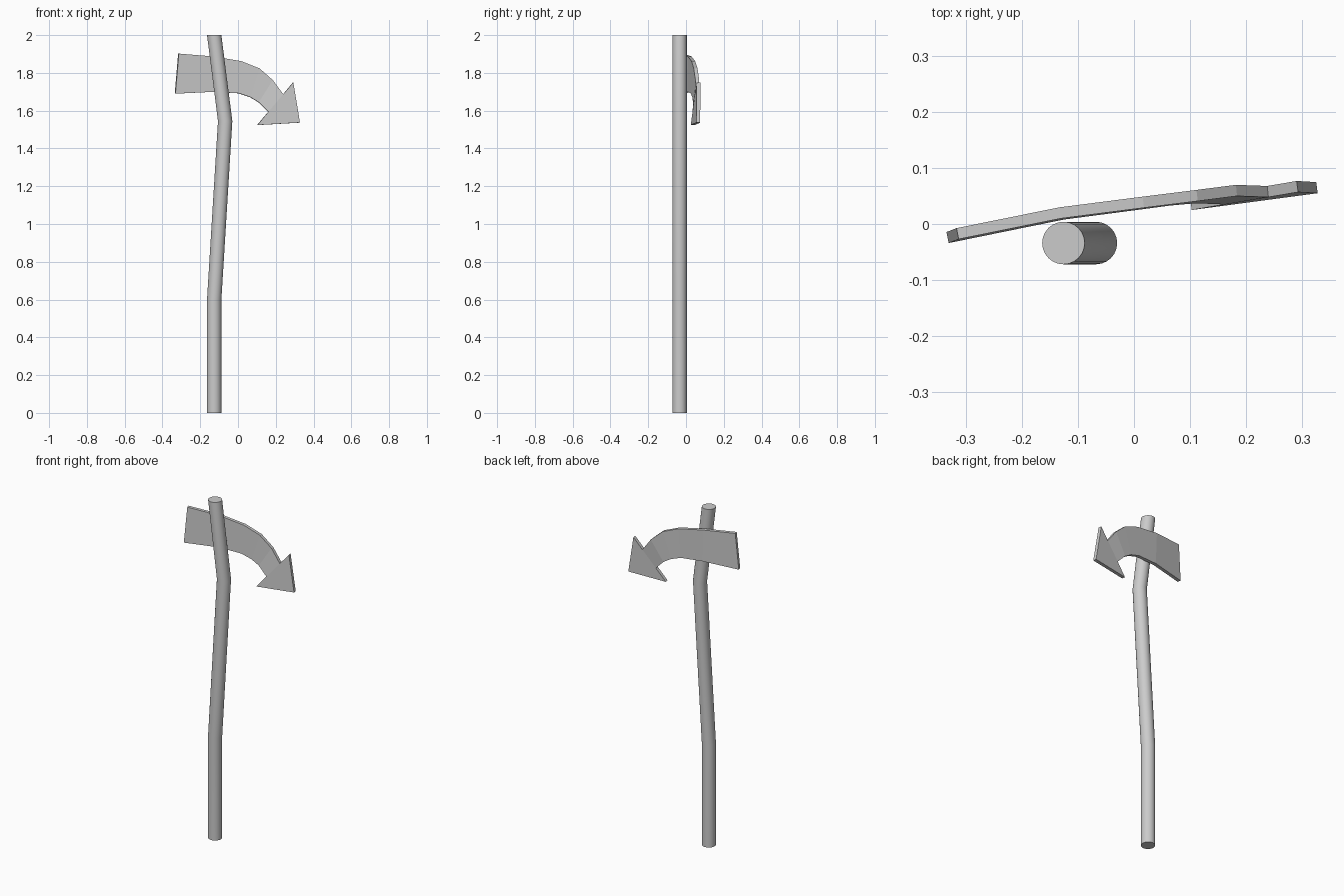
import bpy, bmesh, math

if "Cube" in bpy.data.objects:
    bpy.data.objects.remove(bpy.data.objects["Cube"])


def finish(bm, name):
    mesh = bpy.data.meshes.new(name)
    bm.to_mesh(mesh)
    bm.free()
    obj = bpy.data.objects.new(name, mesh)
    bpy.context.collection.objects.link(obj)
    return obj


# Bent post: level rings lofted along a slightly crooked path
SIDES, RADIUS, POST_Y = 24, 0.038, -0.034
path = [(-0.126, 0), (-0.126, 0.6), (-0.068, 1.545), (-0.126, 2)]
bm = bmesh.new()
rings = []
for cx, z in path:
    angles = [2 * math.pi * i / SIDES for i in range(SIDES)]
    rings.append([bm.verts.new((cx + RADIUS * math.cos(a), POST_Y + RADIUS * math.sin(a), z))
                  for a in angles])
for low, high in zip(rings, rings[1:]):
    for i in range(SIDES):
        j = (i + 1) % SIDES
        bm.faces.new((low[i], low[j], high[j], high[i]))
bm.faces.new(rings[0][::-1])
bm.faces.new(rings[-1])
post = finish(bm, "post")
bpy.context.view_layer.objects.active = post
post.select_set(True)
bpy.ops.object.shade_smooth_by_angle(angle=math.radians(30))

# Curved arrow board: front face between an upper and a lower edge, then a head
upper = [(-0.313, -0.027, 1.902), (-0.13, 0.01, 1.887), (0.018, 0.029, 1.862),
         (0.114, 0.041, 1.824), (0.184, 0.050, 1.762), (0.24, 0.048, 1.687)]
lower = [(-0.331, -0.034, 1.69), (-0.125, 0.008, 1.70), (0.005, 0.025, 1.692),
         (0.065, 0.033, 1.672), (0.11, 0.037, 1.645), (0.161, 0.035, 1.594)]
head = [(0.103, 0.025, 1.524), (0.328, 0.055, 1.537), (0.293, 0.057, 1.75)]
bm = bmesh.new()
top = [bm.verts.new(p) for p in upper]
bottom = [bm.verts.new(p) for p in lower]
for i in range(len(top) - 1):
    bm.faces.new((top[i], bottom[i], bottom[i + 1], top[i + 1]))
bm.faces.new([bottom[-1]] + [bm.verts.new(p) for p in head] + [top[-1]])
board = finish(bm, "arrow_board")

# Board thickness, growing backwards from the front face
solid = board.modifiers.new("thickness", 'SOLIDIFY')
solid.thickness = 0.02
solid.offset = -1
